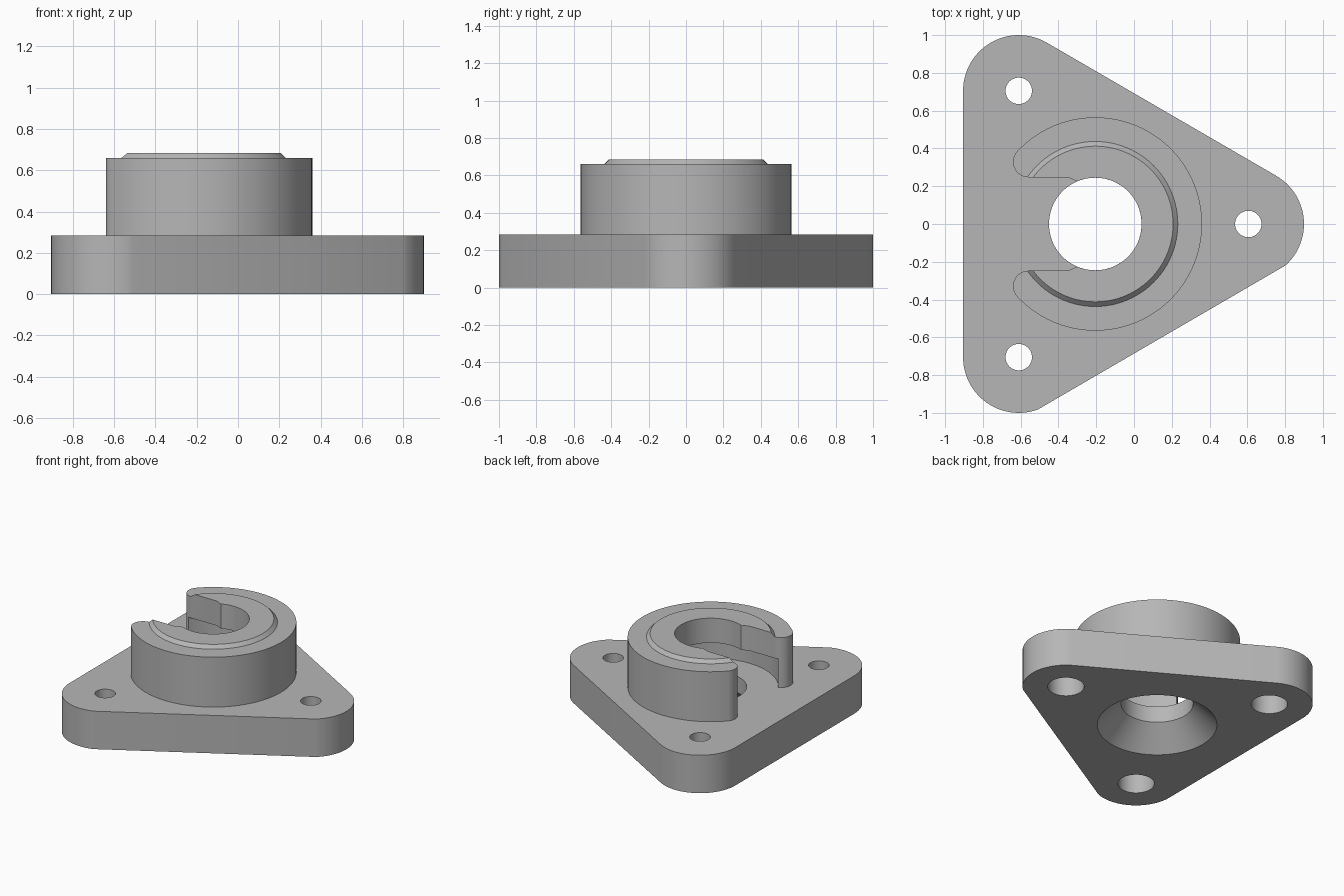
import bpy, bmesh, math

if "Cube" in bpy.data.objects:
    bpy.data.objects.remove(bpy.data.objects["Cube"])

CX = -0.205          # axis of the round boss
PLATE_TOP, BOSS_TOP, COLLAR_TOP = 0.285, 0.66, 0.685
HOLES = [(0.605, 0.0), (-0.61, 0.705), (-0.61, -0.705)]

grey = bpy.data.materials.new("plain_grey")
grey.diffuse_color = (0.47, 0.47, 0.47, 1)
grey.use_nodes = True
grey.node_tree.nodes["Principled BSDF"].inputs["Base Color"].default_value = grey.diffuse_color


def arc(cx, cy, r, a0, a1, n):
    """Points on an arc, angles in degrees."""
    return [(cx + r * math.cos(math.radians(a0 + (a1 - a0) * i / n)),
             cy + r * math.sin(math.radians(a0 + (a1 - a0) * i / n))) for i in range(n + 1)]


def finish(name, bm):
    bmesh.ops.recalc_face_normals(bm, faces=bm.faces)
    mesh = bpy.data.meshes.new(name)
    bm.to_mesh(mesh)
    bm.free()
    mesh.materials.append(grey)
    ob = bpy.data.objects.new(name, mesh)
    bpy.context.collection.objects.link(ob)
    return ob


def prism(name, outline, z0, z1):
    bm = bmesh.new()
    face = bm.faces.new([bm.verts.new((x, y, z0)) for x, y in outline])
    top = bmesh.ops.extrude_face_region(bm, geom=[face])["geom"]
    bmesh.ops.translate(bm, vec=(0, 0, z1 - z0),
                        verts=[v for v in top if isinstance(v, bmesh.types.BMVert)])
    return finish(name, bm)


def turned(name, cx, cy, profile, n=96):
    """Solid of revolution from (radius, z) rings, capped at both ends."""
    bm = bmesh.new()
    rings = [[bm.verts.new((x, y, z)) for x, y in arc(cx, cy, r, 0, 360, n)[:-1]]
             for r, z in profile]
    for a, b in zip(rings, rings[1:]):
        for i in range(n):
            j = (i + 1) % n
            bm.faces.new((a[i], a[j], b[j], b[i]))
    bm.faces.new(rings[0])
    bm.faces.new(rings[-1])
    return finish(name, bm)


def combine(target, other, operation):
    mod = target.modifiers.new(operation.lower(), 'BOOLEAN')
    mod.operation, mod.solver, mod.object = operation, 'EXACT', other
    bpy.context.view_layer.objects.active = target
    bpy.ops.object.modifier_apply(modifier=mod.name)
    bpy.data.objects.remove(other)


# Round boss with a chamfered raised collar
boss = turned("boss", CX, 0, [(0.565, 0.2), (0.565, BOSS_TOP), (0.437, BOSS_TOP),
                              (0.412, COLLAR_TOP)])

# Keyhole opening with rounded lips, mirrored about y = 0
tip_x = CX + 0.483 * math.cos(math.radians(137))
tip_y = 0.483 * math.sin(math.radians(137))
half = [(-0.95, 0.69)] + arc(tip_x, tip_y, 0.082, 137, 270, 20)
half += [(-0.35, tip_y - 0.082)] + arc(CX, 0, 0.245, 113, 0, 36)
outline = half + [(x, -y) for x, y in reversed(half[:-1])]
combine(boss, prism("keyhole_cutter", outline, 0.1, 1.0), 'DIFFERENCE')

# Wider pocket under the lip
combine(boss, turned("pocket_cutter", CX, 0, [(0.46, 0.1), (0.46, 0.5)]), 'DIFFERENCE')

# Triangular plate with rounded corners
corners = arc(*HOLES[0], 0.295, -48, 60, 24) + arc(*HOLES[1], 0.295, 60, 180, 28)
corners += arc(*HOLES[2], 0.295, 180, 290, 26)
bracket = prism("flange_bracket", corners, 0, PLATE_TOP)
combine(bracket, boss, 'UNION')

# Centre hole with a conical recess underneath
combine(bracket, turned("centre_cutter", CX, 0,
                        [(0.457, -0.05), (0.245, 0.163), (0.245, 0.4)]), 'DIFFERENCE')

# Screw holes, counterbored from below
for x, y in HOLES:
    combine(bracket, turned("screw_cutter", x, y, [(0.124, -0.1), (0.124, 0.2),
                                                   (0.07, 0.2), (0.07, 0.4)], 48), 'DIFFERENCE')

bpy.ops.object.select_all(action='DESELECT')
bracket.select_set(True)
bpy.context.view_layer.objects.active = bracket
bpy.ops.object.shade_smooth_by_angle(angle=math.radians(25))
